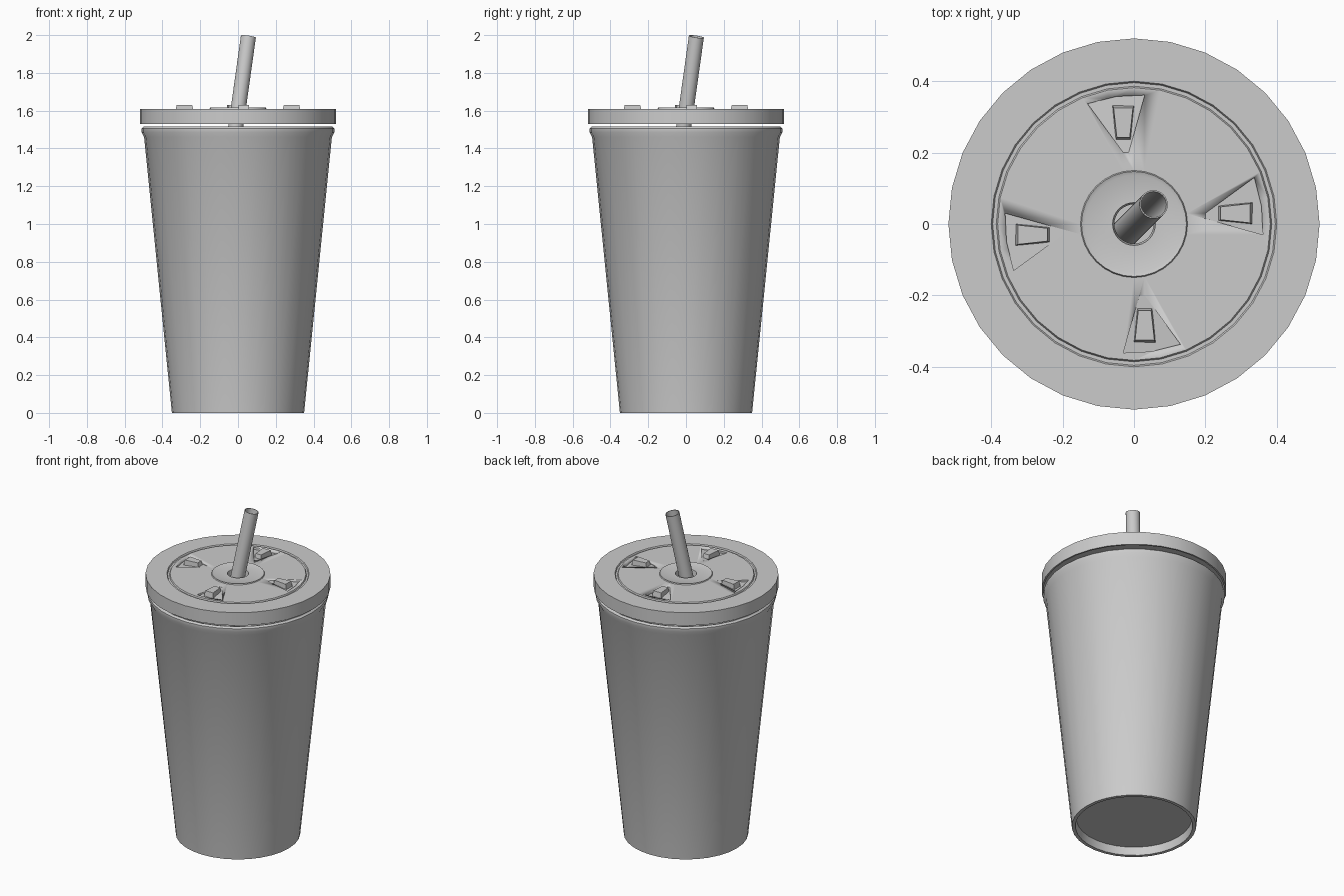
import bpy, bmesh, math
from mathutils import Vector, Matrix

if "Cube" in bpy.data.objects:
    bpy.data.objects.remove(bpy.data.objects["Cube"])


def make_object(name, bm, angle=35):
    bmesh.ops.recalc_face_normals(bm, faces=bm.faces[:])
    me = bpy.data.meshes.new(name)
    bm.to_mesh(me)
    bm.free()
    ob = bpy.data.objects.new(name, me)
    bpy.context.collection.objects.link(ob)
    bpy.ops.object.select_all(action='DESELECT')
    ob.select_set(True)
    bpy.context.view_layer.objects.active = ob
    bpy.ops.object.shade_smooth_by_angle(angle=math.radians(angle))
    return ob


def lathe(name, profile, sides=32, closed=False, cap_ends=False, angle=35):
    """Revolve (radius, z) points about z."""
    bm = bmesh.new()
    rings = [[bm.verts.new((r * math.cos(a), r * math.sin(a), z))
              for a in (2 * math.pi * i / sides for i in range(sides))]
             for r, z in profile]
    pairs = list(zip(rings, rings[1:]))
    if closed:
        pairs.append((rings[-1], rings[0]))
    for lo, hi in pairs:
        for i in range(sides):
            j = (i + 1) % sides
            bm.faces.new((lo[i], lo[j], hi[j], hi[i]))
    if cap_ends:
        bm.faces.new(rings[0])
        bm.faces.new(rings[-1])
    return make_object(name, bm, angle)


# tapered cup: recessed underside, foot, wall, rolled rim, inside
lathe("cup", [(0.325, 0.05), (0.33, 0.0), (0.35, 0.0), (0.497, 1.46),
              (0.51, 1.485), (0.51, 1.505), (0.50, 1.515), (0.485, 1.51),
              (0.475, 1.47), (0.33, 0.07)], cap_ends=True)

# lid: skirt, flat top with two fine ring grooves, dipped straw hole
lid = lathe("lid", [(0.52, 1.53), (0.52, 1.61), (0.40, 1.61), (0.396, 1.603),
                    (0.386, 1.603), (0.382, 1.61), (0.15, 1.61), (0.147, 1.616),
                    (0.137, 1.612), (0.06, 1.612), (0.055, 1.58),
                    (0.505, 1.58), (0.51, 1.53)], closed=True)

# shallow sloping wedges pressed into the lid, one per quarter
cut = bmesh.new()
for k in range(4):
    rot = Matrix.Rotation(k * math.pi / 2, 3, 'Z')
    plan = [(0.20, 0.015, 1.609), (0.361, -0.03, 1.598), (0.357, 0.05, 1.596),
            (0.337, 0.13, 1.598), (0.20, 0.03, 1.609)]
    low = [cut.verts.new(rot @ Vector(p)) for p in plan]
    high = [cut.verts.new(rot @ Vector((x, y, 1.7))) for x, y, z in plan]
    cut.faces.new(low)
    cut.faces.new(high)
    for i in range(5):
        j = (i + 1) % 5
        cut.faces.new((low[i], low[j], high[j], high[i]))
cutter = make_object("wedge_cutter", cut)
mod = lid.modifiers.new("wedges", 'BOOLEAN')
mod.operation = 'DIFFERENCE'
mod.solver = 'EXACT'
mod.object = cutter
bpy.context.view_layer.objects.active = lid
bpy.ops.object.modifier_apply(modifier=mod.name)
bpy.data.objects.remove(cutter)

# four raised buttons, one in each wedge
for k in range(4):
    bm = bmesh.new()
    bmesh.ops.create_cube(bm, size=1)
    for v in bm.verts:
        outer, top = v.co.x > 0, v.co.z > 0
        x = (0.325 if top else 0.333) if outer else (0.243 if top else 0.232)
        half = (0.031 if outer else 0.022) - (0.004 if top else 0)
        v.co = (x, 0.03 + math.copysign(half, v.co.y), 1.63 if top else 1.59)
    bm.transform(Matrix.Rotation(k * math.pi / 2, 4, 'Z'))
    make_object(f"lid_button_{k + 1}", bm)

# leaning hollow straw
axis = Vector((0.14, 0.14, 1)).normalized()
length = 1.85
straw = lathe("straw", [(0.04, -length), (0.04, 0), (0.036, 0), (0.036, -length)],
              sides=24, closed=True)
straw.data.transform(Matrix.Translation((0.055, 0.055, 1.992))
                     @ Vector((0, 0, 1)).rotation_difference(axis).to_matrix().to_4x4())
